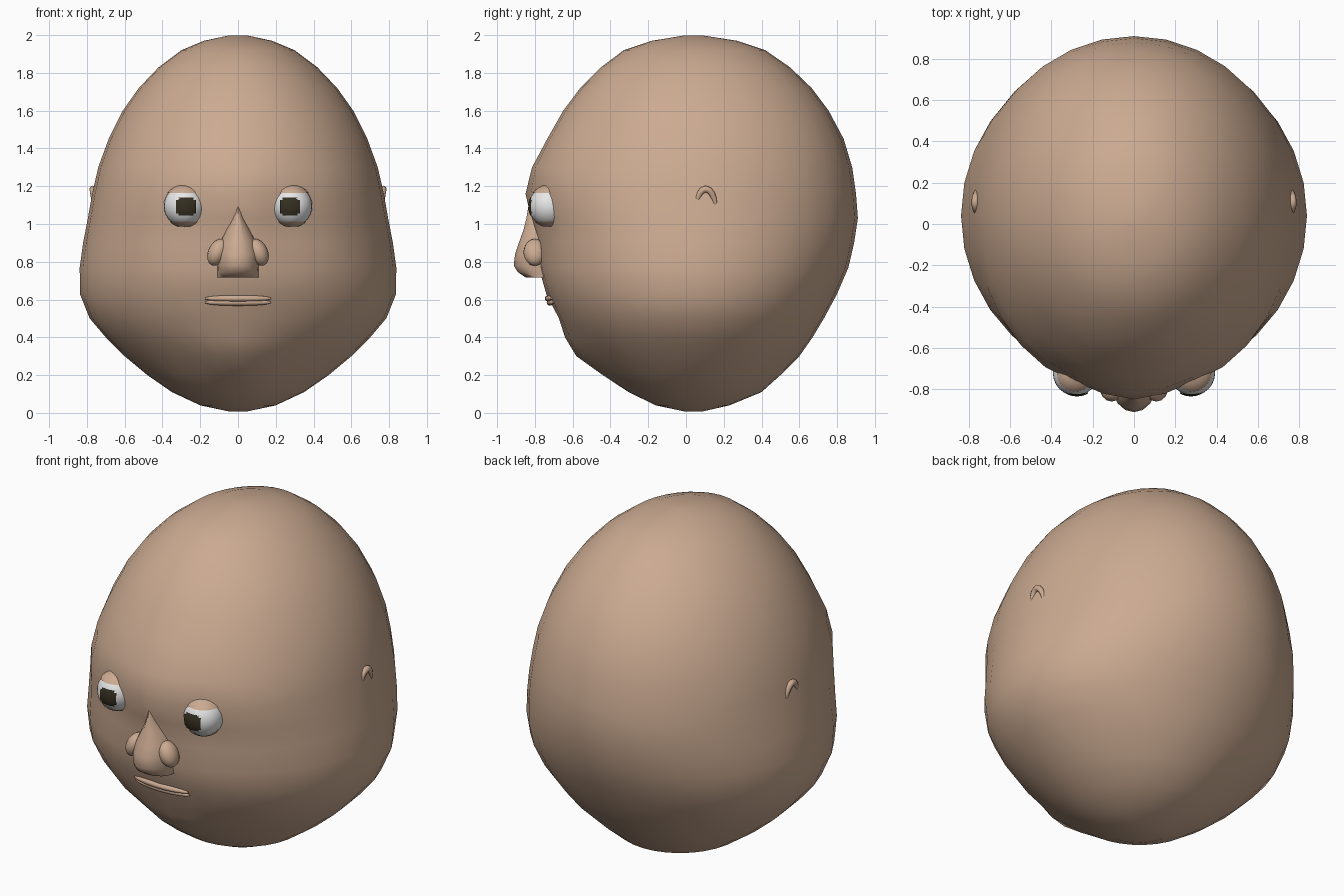
import bpy, bmesh
from math import sin, cos, pi, sqrt, exp, radians

old = bpy.data.objects.get("Cube")
if old:
    bpy.data.objects.remove(old)


def material(name, rgb):
    m = bpy.data.materials.new(name)
    m.use_nodes = True
    m.diffuse_color = (*rgb, 1)
    m.node_tree.nodes["Principled BSDF"].inputs["Base Color"].default_value = (*rgb, 1)
    return m


SKIN = material("skin", (0.6, 0.405, 0.285))
WHITE = material("eye white", (0.8, 0.8, 0.8))
DARK = material("dark iris", (0.035, 0.028, 0.015))


def finish(name, bm, mat, angle=60):
    bmesh.ops.recalc_face_normals(bm, faces=bm.faces)
    mesh = bpy.data.meshes.new(name)
    bm.to_mesh(mesh)
    bm.free()
    mesh.materials.append(mat)
    obj = bpy.data.objects.new(name, mesh)
    bpy.context.collection.objects.link(obj)
    bpy.ops.object.select_all(action='DESELECT')
    obj.select_set(True)
    bpy.context.view_layer.objects.active = obj
    bpy.ops.object.shade_smooth_by_angle(angle=radians(angle))
    return obj


def loft(rings, closed=True):
    """Skin a list of point rings, capping both ends."""
    bm = bmesh.new()
    rows = [[bm.verts.new(p) for p in ring] for ring in rings]
    n = len(rows[0])
    for a, b in zip(rows, rows[1:]):
        for i in range(n):
            j = (i + 1) % n
            bm.faces.new((a[i], a[j], b[j], b[i]))
    bm.faces.new(rows[0])
    bm.faces.new(rows[-1])
    return bm


# Head profile: height, half width, front, back
CENTRE = 0.04
PROFILE = [
    (0.008, 0.05, -0.01, 0.09), (0.04, 0.2, -0.16, 0.23), (0.11, 0.35, -0.3, 0.4),
    (0.2, 0.48, -0.41, 0.5), (0.3, 0.6, -0.51, 0.6), (0.4, 0.7, -0.61, 0.67),
    (0.5, 0.785, -0.67, 0.73), (0.63, 0.837, -0.74, 0.8), (0.77, 0.838, -0.78, 0.86),
    (0.9, 0.82, -0.79, 0.89), (1.03, 0.795, -0.82, 0.91), (1.16, 0.772, -0.85, 0.9),
    (1.3, 0.74, -0.815, 0.88), (1.45, 0.685, -0.735, 0.835), (1.6, 0.61, -0.65, 0.755),
    (1.72, 0.525, -0.56, 0.665), (1.83, 0.42, -0.45, 0.55), (1.92, 0.3, -0.33, 0.42),
    (1.97, 0.18, -0.18, 0.27), (1.998, 0.05, -0.01, 0.09)]


def bell(v, mid, spread):
    return exp(-((v - mid) / spread) ** 2)


def relief(x, z):
    """Eye sockets push in, the chin pushes out."""
    socket = 0.035 * bell(abs(x), 0.27, 0.13) * bell(z, 1.05, 0.2)
    return socket - 0.07 * bell(x, 0, 0.19) * bell(z, 0.3, 0.11)


def face_y(x, z):
    """Depth of the front of the head at a point."""
    for a, b in zip(PROFILE, PROFILE[1:]):
        if a[0] <= z <= b[0]:
            t = (z - a[0]) / (b[0] - a[0])
            w, f = (a[k] + t * (b[k] - a[k]) for k in (1, 2))
            return CENTRE - (CENTRE - f) * sqrt(1 - (x / w) ** 2) + relief(x, z)


def head_ring(z, w, front, back, n=32):
    ring = []
    for i in range(n):
        a = 2 * pi * i / n
        x, c = w * sin(a), cos(a)
        y = CENTRE + c * ((back - CENTRE) if c > 0 else (CENTRE - front))
        if c < -0.1:
            y += relief(x, z)
        ring.append((x, y, z))
    return ring


finish("head", loft([head_ring(*row) for row in PROFILE]), SKIN, 80)

# Nose body: height, half width, tip depth
NOSE = [(1.09, 0.01, -0.835), (1.03, 0.035, -0.845), (0.97, 0.065, -0.86),
        (0.9, 0.1, -0.885), (0.84, 0.115, -0.905), (0.78, 0.112, -0.912),
        (0.745, 0.11, -0.89), (0.718, 0.11, -0.85)]


def nose_ring(z, w, tip, n=16):
    root = -0.75
    return [(w * sin(2 * pi * i / n),
             root + (tip - root) * max(0, cos(2 * pi * i / n)) ** 0.9, z) for i in range(n)]


finish("nose", loft([nose_ring(*row) for row in NOSE]), SKIN)


def ball(size, u=24, v=16):
    bm = bmesh.new()
    bmesh.ops.create_uvsphere(bm, u_segments=u, v_segments=v, radius=1)
    bmesh.ops.scale(bm, vec=size, verts=bm.verts)
    return bm


def tube(name, points, radii, squash=1.0):
    """Tapered smooth tube along a path."""
    curve = bpy.data.curves.new(name, 'CURVE')
    curve.dimensions = '3D'
    curve.bevel_depth = 1
    curve.bevel_resolution = 2
    curve.use_fill_caps = True
    line = curve.splines.new('POLY')
    line.points.add(len(points) - 1)
    for p, co, r in zip(line.points, points, radii):
        p.co, p.radius = (*co, 1), r
    line.use_smooth = True
    curve.materials.append(SKIN)
    obj = bpy.data.objects.new(name, curve)
    bpy.context.collection.objects.link(obj)


R = 0.11
EYE_Y, EYE_Z = -0.722, 1.095


def lid(low, high):
    """Band of a slightly larger ball between two heights."""
    r = R + 0.004
    rings, steps, n = [], 5, 24
    for k in range(steps + 1):
        z = low + (high - low) * k / steps
        s = sqrt(r * r - z * z)
        rings.append([(s * sin(2 * pi * i / n), s * cos(2 * pi * i / n), z) for i in range(n)])
    bm = loft(rings)
    bmesh.ops.delete(bm, geom=[f for f in bm.faces if len(f.verts) > 4], context='FACES_ONLY')
    return bm


def iris():
    """Curved square plate with clipped corners."""
    bm = bmesh.new()
    bmesh.ops.create_grid(bm, x_segments=8, y_segments=8, size=1)
    corners = [v for v in bm.verts if abs(v.co.x) > 0.9 and abs(v.co.y) > 0.9]
    bmesh.ops.delete(bm, geom=corners, context='VERTS')
    for v in bm.verts:
        x, z = v.co.x * 0.053, v.co.y * 0.047
        v.co = (x, -sqrt((R + 0.003) ** 2 - x * x - z * z), z)
    return bm


for side, s in (("left", 1), ("right", -1)):
    # Eye with lids and iris
    eye_at = (s * 0.283, EYE_Y, EYE_Z)
    finish(side + "_eyeball", ball((R, R, R)), WHITE).location = eye_at
    finish(side + "_upper_lid", lid(0.07, 0.109), SKIN).location = eye_at
    finish(side + "_lower_lid", lid(-0.109, -0.083), SKIN).location = eye_at
    finish(side + "_iris", iris(), DARK).location = (s * 0.276, EYE_Y, EYE_Z - 0.003)

    # Nostril wing
    wing = finish(side + "_nostril_wing", ball((0.05, 0.06, 0.075), 16, 12), SKIN)
    wing.location = (s * 0.108, -0.8, 0.85)
    wing.rotation_euler.y = s * radians(-25)

    # Ear rim, mostly sunk into the head
    arc = [pi * k / 10 for k in range(11)]
    tube(side + "_ear", [(s * (0.757 + 0.012 * sin(a)), 0.105 + 0.055 * cos(a), 1.06 + 0.125 * sin(a))
                         for a in arc], [0.008 + 0.01 * sin(a) for a in arc])

# Lips follow the curve of the face
xs = [-0.175 + 0.35 * k / 14 for k in range(15)]
for name, z, thick in (("upper_lip", 0.606, 0.014), ("lower_lip", 0.585, 0.015)):
    tube(name, [(x, face_y(x, z) - 0.004, z) for x in xs],
         [0.003 + thick * sqrt(max(0, 1 - (x / 0.176) ** 2)) for x in xs])
